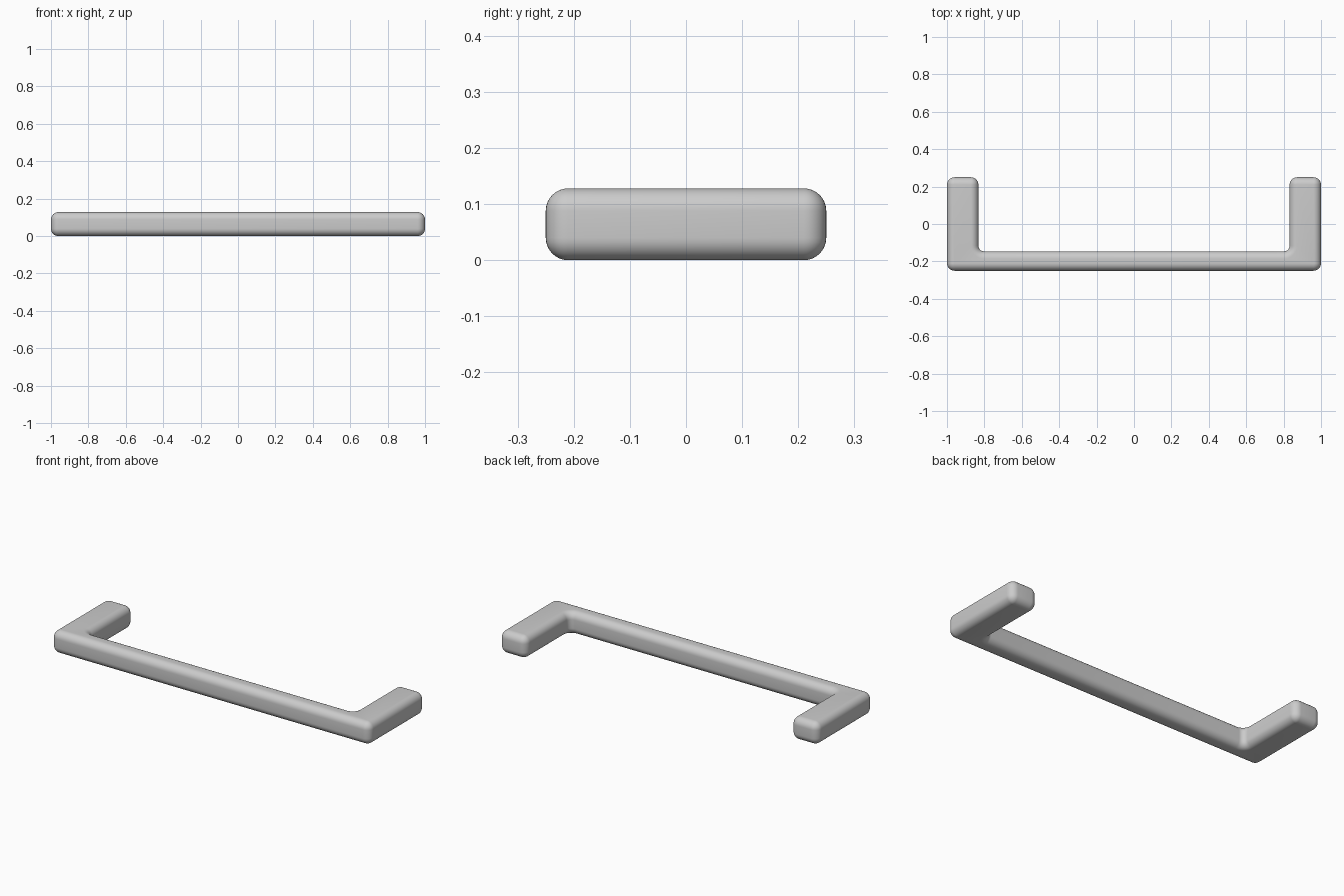
import bpy, bmesh
from math import sin, cos, radians

if "Cube" in bpy.data.objects:
    bpy.data.objects.remove(bpy.data.objects["Cube"])

H, R, FILLET, SEG = 0.128, 0.04, 0.03, 8
INNER_X, INNER_Y = 0.832, -0.146

# Arc centres round the U outline: x, y, start angle, turn (+1 outer, -1 inner)
corners = [
    (-1 + R, -0.25 + R, 180, 1), (1 - R, -0.25 + R, 270, 1),
    (1 - R, 0.25 - R, 0, 1), (INNER_X + R, 0.25 - R, 90, 1),
    (INNER_X - FILLET, INNER_Y + FILLET, 0, -1),
    (-INNER_X + FILLET, INNER_Y + FILLET, 270, -1),
    (-INNER_X - R, 0.25 - R, 0, 1), (-1 + R, 0.25 - R, 90, 1),
]


def outline(bm, inset, z):
    """One closed ring of the U, offset inwards by inset."""
    ring = []
    for x, y, start, turn in corners:
        r = R - inset if turn > 0 else FILLET + inset
        for i in range(SEG + 1):
            a = radians(start + turn * 90 * i / SEG)
            ring.append(bm.verts.new((x + r * cos(a), y + r * sin(a), z)))
    return ring


# Rounded edge profile from the underside to the top
steps = [radians(90 * i / SEG) for i in range(SEG + 1)]
lower = [(R - R * sin(a), R - R * cos(a)) for a in steps]
profile = lower + [(d, H - z) for d, z in reversed(lower)]

bm = bmesh.new()
rings = [outline(bm, d, z) for d, z in profile]
n = len(rings[0])
for a, b in zip(rings, rings[1:]):
    for i in range(n):
        j = (i + 1) % n
        bm.faces.new((a[i], a[j], b[j], b[i]))
bm.faces.new(rings[0][::-1])
bm.faces.new(rings[-1])
bmesh.ops.remove_doubles(bm, verts=bm.verts[:], dist=1e-5)
bmesh.ops.recalc_face_normals(bm, faces=bm.faces[:])

# Pull handle: long bar with two mounting legs
mesh = bpy.data.meshes.new("pull_handle")
bm.to_mesh(mesh)
bm.free()
handle = bpy.data.objects.new("pull_handle", mesh)
bpy.context.collection.objects.link(handle)
bpy.context.view_layer.objects.active = handle
handle.select_set(True)
bpy.ops.object.shade_smooth_by_angle(angle=radians(35))
